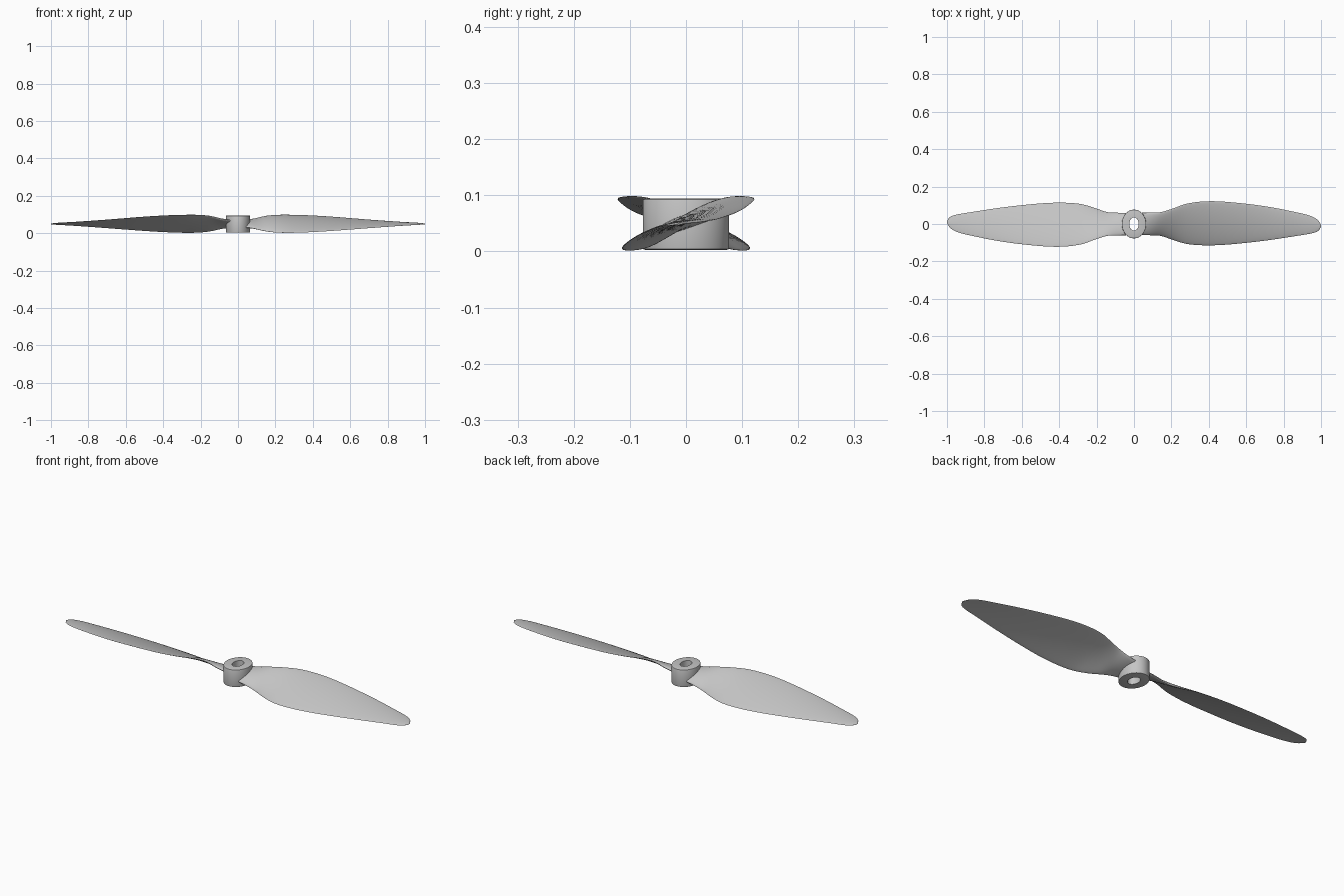
import bpy, bmesh, math
from mathutils import Vector

cube = bpy.data.objects.get("Cube")
if cube:
    bpy.data.objects.remove(cube)

grey = bpy.data.materials.new("light_grey_plastic")
grey.use_nodes = True
grey.diffuse_color = (0.56, 0.56, 0.56, 1)
grey.node_tree.nodes["Principled BSDF"].inputs["Base Color"].default_value = grey.diffuse_color


def finish(bm, name, angle):
    bmesh.ops.recalc_face_normals(bm, faces=bm.faces)
    mesh = bpy.data.meshes.new(name)
    bm.to_mesh(mesh)
    bm.free()
    mesh.materials.append(grey)
    obj = bpy.data.objects.new(name, mesh)
    bpy.context.collection.objects.link(obj)
    bpy.ops.object.select_all(action="DESELECT")
    obj.select_set(True)
    bpy.context.view_layer.objects.active = obj
    bpy.ops.object.shade_smooth_by_angle(angle=math.radians(angle))
    return obj


def bridge(bm, a, b):
    for i in range(len(a)):
        j = (i + 1) % len(a)
        bm.faces.new((a[i], a[j], b[j], b[i]))


# Blade stations: x, high edge y and z, low edge y and z, thickness
STATIONS = [
    (0.035, 0.060, 0.066, -0.058, 0.032, 0.026),
    (0.08, 0.061, 0.074, -0.060, 0.026, 0.024),
    (0.14, 0.063, 0.090, -0.063, 0.012, 0.019),
    (0.20, 0.080, 0.097, -0.082, 0.004, 0.015),
    (0.28, 0.108, 0.098, -0.106, 0.002, 0.012),
    (0.38, 0.121, 0.095, -0.114, 0.005, 0.011),
    (0.50, 0.118, 0.088, -0.110, 0.012, 0.010),
    (0.70, 0.095, 0.072, -0.089, 0.027, 0.008),
    (0.88, 0.060, 0.059, -0.062, 0.040, 0.006),
    (0.95, 0.041, 0.055, -0.050, 0.044, 0.005),
    (0.985, 0.019, 0.052, -0.037, 0.046, 0.004),
    (1.0, -0.005, 0.050, -0.016, 0.048, 0.003),
]


def spline(k, f):
    """Smooth blend between station k and the next one."""
    last = len(STATIONS) - 1
    p = [STATIONS[min(max(k + d, 0), last)] for d in (-1, 0, 1, 2)]
    out = []
    for i, (a, b, c, d) in enumerate(zip(*p)):
        if i == 0:
            out.append(b + (c - b) * f)
            continue
        h = p[2][0] - p[1][0]
        m1 = (c - a) / (p[2][0] - p[0][0]) * h
        m2 = (d - b) / (p[3][0] - p[1][0]) * h
        s, q = f * f, f * f * f
        out.append((2*q - 3*s + 1) * b + (q - 2*s + f) * m1 + (3*s - 2*q) * c + (q - s) * m2)
    return out


def blade_section(bm, values, sides=36):
    x, hy, hz, ly, lz, thick = values
    high, low = Vector((x, hy, hz)), Vector((x, ly, lz))
    chord = high - low
    normal = Vector((0, -chord.z, chord.y)).normalized()
    ring = []
    for i in range(sides):
        a = 2 * math.pi * i / sides
        camber = 0.03 * chord.length * math.sin(a) ** 2
        offset = math.sin(a) * thick / 2 + camber
        ring.append(bm.verts.new((high + low) / 2 + chord * math.cos(a) / 2 + normal * offset))
    return ring


def blade(name, turn):
    bm = bmesh.new()
    rings = []
    for k in range(len(STATIONS) - 1):
        rings += [blade_section(bm, spline(k, s / 5)) for s in range(5)]
    rings.append(blade_section(bm, STATIONS[-1]))
    for a, b in zip(rings, rings[1:]):
        bridge(bm, a, b)
    bm.faces.new(rings[0])
    bm.faces.new(rings[-1])
    obj = finish(bm, name, 50)
    obj.rotation_euler.z = turn


blade("left_blade", 0)
blade("right_blade", math.pi)

# Oval hub with a through bore and softened rims: radius x, radius y, z
PROFILE = [
    (0.025, 0.035, 0.003), (0.061, 0.073, 0.003), (0.064, 0.076, 0.004),
    (0.065, 0.077, 0.007), (0.065, 0.077, 0.090), (0.064, 0.076, 0.093),
    (0.061, 0.073, 0.094), (0.025, 0.035, 0.094),
]
bm = bmesh.new()
rings = []
for rx, ry, z in PROFILE:
    angles = [2 * math.pi * i / 64 for i in range(64)]
    rings.append([bm.verts.new((rx * math.cos(a), ry * math.sin(a), z)) for a in angles])
for i, ring in enumerate(rings):
    bridge(bm, ring, rings[(i + 1) % len(rings)])
finish(bm, "hub", 40)
